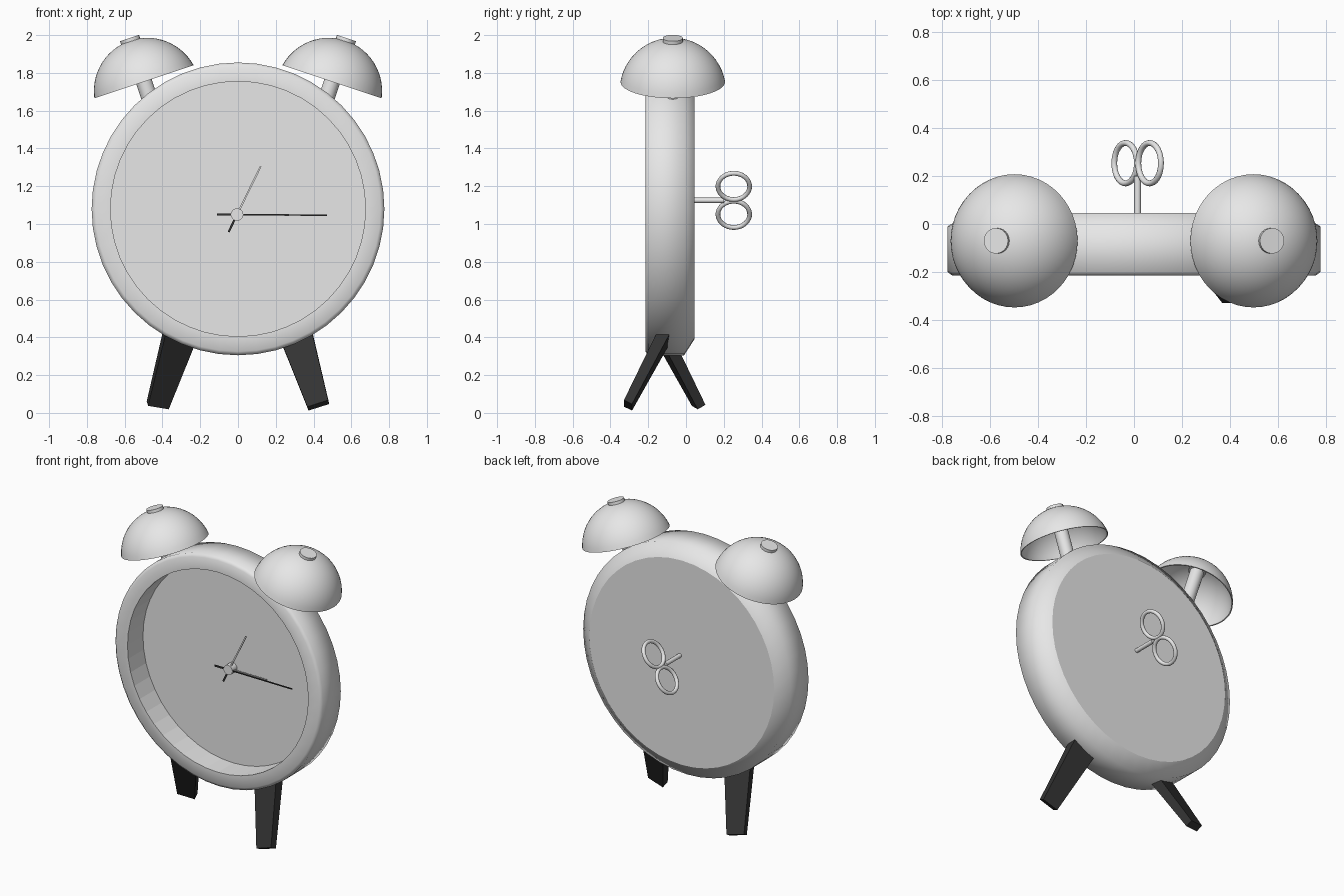
import bpy, bmesh, math
from mathutils import Matrix, Vector

if "Cube" in bpy.data.objects:
    bpy.data.objects.remove(bpy.data.objects["Cube"])


def material(name, v):
    m = bpy.data.materials.new(name)
    m.diffuse_color = (v, v, v, 1)
    m.use_nodes = True
    m.node_tree.nodes["Principled BSDF"].inputs["Base Color"].default_value = m.diffuse_color
    return m


LIGHT = material("light_grey", 0.8)
DARK = material("black", 0.033)


def finish(name, bm, mat):
    bmesh.ops.recalc_face_normals(bm, faces=bm.faces)
    me = bpy.data.meshes.new(name)
    bm.to_mesh(me)
    bm.free()
    me.materials.append(mat)
    ob = bpy.data.objects.new(name, me)
    bpy.context.collection.objects.link(ob)
    return ob


def lathe(name, profile, segs, matrix, mat, flat=()):
    """Revolve (radius, height) points about local z; 'flat' lists flat-shaded bands."""
    bm = bmesh.new()
    rings = []
    for r, h in profile:
        n = 1 if r == 0 else segs
        rings.append([bm.verts.new((r * math.cos(2 * math.pi * i / segs),
                                    r * math.sin(2 * math.pi * i / segs), h)) for i in range(n)])
    for k, (a, b) in enumerate(zip(rings, rings[1:])):
        for i in range(segs):
            j = (i + 1) % segs
            loop = [a[i % len(a)], a[j % len(a)], b[j % len(b)], b[i % len(b)]]
            f = bm.faces.new(list(dict.fromkeys(loop)))
            f.smooth = k not in flat
    bm.transform(matrix)
    return finish(name, bm, mat)


def rod(name, p, q, r, mat, segs=16):
    """Capped cylinder from p to q."""
    p, q = Vector(p), Vector(q)
    m = Matrix.Translation(p) @ (q - p).to_track_quat('Z', 'Y').to_matrix().to_4x4()
    return lathe(name, [(0, 0), (r, 0), (r, (q - p).length), (0, (q - p).length)],
                 segs, m, mat, flat=(0, 2))


def tapered_bar(name, p, q, wide, size_p, size_q, mat):
    """Four-sided bar from p to q; sizes are (width along 'wide', thickness)."""
    p, q = Vector(p), Vector(q)
    axis = (q - p).normalized()
    u = (Vector(wide) - axis * axis.dot(Vector(wide))).normalized()
    v = axis.cross(u)
    bm = bmesh.new()
    ends = []
    for c, (w, t) in ((p, size_p), (q, size_q)):
        ends.append([bm.verts.new(c + u * (sx * w / 2) + v * (sy * t / 2))
                     for sx, sy in ((-1, -1), (1, -1), (1, 1), (-1, 1))])
    bm.faces.new(ends[0])
    bm.faces.new(ends[1])
    for i in range(4):
        j = (i + 1) % 4
        bm.faces.new((ends[0][i], ends[0][j], ends[1][j], ends[1][i]))
    return finish(name, bm, mat)


# Case with recessed dial, rounded rim and chamfered back
FACE_FRONT = Matrix.Rotation(math.pi / 2, 4, 'X')
lathe("clock_case",
      [(0, 0.05), (0.675, 0.05), (0.675, 0.215), (0.755, 0.215), (0.775, 0.2),
       (0.775, 0.01), (0.69, -0.045), (0, -0.045)],
      48, Matrix.Translation((0, 0, 1.08)) @ FACE_FRONT, LIGHT, flat=(0, 1, 6))

# Bells with stems and knobs
R, H = 0.277, 0.23
S = (R * R + H * H) / (2 * H)          # sphere radius of the bell cap
top = math.asin(R / S) if H < S else math.pi - math.asin(R / S)
cap = [(S * math.sin(top * i / 14), H - S + S * math.cos(top * i / 14)) for i in range(15)]
cap[0] = (0, H)
inner = [(r * 0.975, h * 0.975) for r, h in reversed(cap)]
for side, label in ((-1, "left"), (1, "right")):
    m = (Matrix.Translation((side * 0.4975, -0.07, 1.753))
         @ Matrix.Rotation(side * math.radians(18.4), 4, 'Y'))
    lathe(label + "_bell", cap + inner, 48, m, LIGHT, flat=(14,))
    rod(label + "_bell_stem", m @ Vector((0, 0, -0.115)), m @ Vector((0, 0, 0.22)), 0.043, LIGHT, 24)
    rod(label + "_bell_knob", m @ Vector((0, 0, 0.2)), m @ Vector((0, 0, 0.244)), 0.053, LIGHT, 24)

# Legs: the right one leans forward, the left one backward
for s, label in ((1, "right"), (-1, "left")):
    def spot(x, y, z):
        return (s * x, -0.12 + s * y, z)
    tapered_bar(label + "_leg", spot(0.425, -0.187, 0.04), spot(0.305, 0.012, 0.42),
                (1, 0, 0.32), (0.115, 0.048), (0.175, 0.065), DARK)

# Hands and hub
Y = -0.085
rod("hand_hub", (-0.005, -0.045, 1.05), (-0.005, -0.1, 1.05), 0.033, LIGHT, 20)


def hand(name, a, b, width, mat, y=Y):
    tapered_bar(name, (a[0], y, a[1]), (b[0], y, b[1]), (0, 1, 0),
                (0.006, width), (0.006, width), mat)


hand("upper_hand", (-0.005, 1.05), (0.12, 1.305), 0.009, LIGHT)
hand("upper_hand_tail", (-0.005, 1.05), (-0.05, 0.957), 0.011, DARK)
hand("long_hand", (-0.005, 1.05), (0.47, 1.046), 0.007, DARK, Y - 0.008)
hand("short_hand", (-0.005, 1.05), (0.27, 1.048), 0.009, LIGHT, Y + 0.005)
hand("long_hand_tail", (-0.005, 1.05), (-0.11, 1.05), 0.011, DARK, Y - 0.008)

# Winding key: shaft and two ring grips in a tilted plane
rod("key_shaft", (0.015, 0.03, 1.125), (0.015, 0.2, 1.125), 0.014, LIGHT)
tilt = Vector((0.05, 0, 0.074))
for s, label in ((1, "upper"), (-1, "lower")):
    c = Vector((0.015, 0.253, 1.125)) + s * tilt
    n = tilt.cross(Vector((0, 1, 0)))
    m = Matrix.Translation(c) @ n.to_track_quat('Z', 'Y').to_matrix().to_4x4()
    tube = [(0.084 + 0.0125 * math.cos(math.pi * i / 5), 0.0125 * math.sin(math.pi * i / 5))
            for i in range(11)]
    ring = lathe(label + "_key_ring", tube, 36, m, LIGHT)
    bm = bmesh.new()
    bm.from_mesh(ring.data)
    bmesh.ops.remove_doubles(bm, verts=bm.verts, dist=1e-5)
    bmesh.ops.recalc_face_normals(bm, faces=bm.faces)
    bm.to_mesh(ring.data)
    bm.free()
